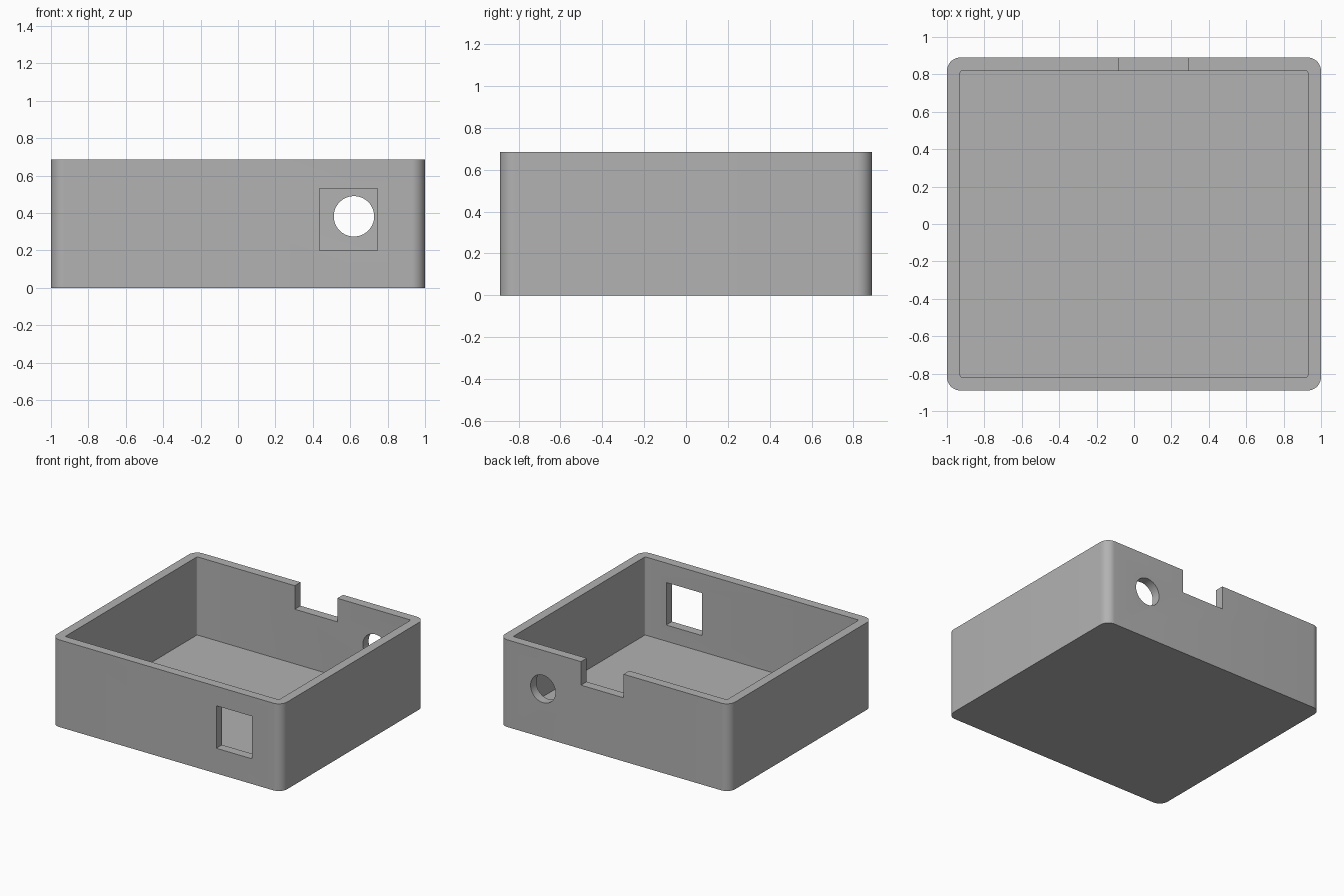
import bpy, bmesh, math
from mathutils import Matrix, Vector

default = bpy.data.objects.get("Cube")
if default:
    bpy.data.objects.remove(default, do_unlink=True)

W, D, H = 2.0, 1.78, 0.685   # outer size
WALL = 0.071                 # wall and floor thickness

grey = bpy.data.materials.new("light grey plastic")
grey.use_nodes = True
colour = (0.445, 0.445, 0.445, 1)
grey.diffuse_color = colour
grey.node_tree.nodes["Principled BSDF"].inputs["Base Color"].default_value = colour


def finish(name, bm):
    mesh = bpy.data.meshes.new(name)
    bm.to_mesh(mesh)
    bm.free()
    mesh.materials.append(grey)
    obj = bpy.data.objects.new(name, mesh)
    bpy.context.collection.objects.link(obj)
    return obj


def block(name, low, high, radius=0, segments=8):
    """Box between two corners, with optional rounded upright edges."""
    low, high = Vector(low), Vector(high)
    bm = bmesh.new()
    bmesh.ops.create_cube(bm, size=1, matrix=Matrix.Translation((low + high) / 2)
                          @ Matrix.Diagonal((high - low).to_4d()))
    if radius:
        upright = [e for e in bm.edges
                   if abs(e.verts[0].co.z - e.verts[1].co.z) > 0.01]
        bmesh.ops.bevel(bm, geom=upright, offset=radius, segments=segments,
                        profile=0.5, affect='EDGES')
    return finish(name, bm)


def cylinder_y(name, centre, radius, length):
    bm = bmesh.new()
    bmesh.ops.create_cone(bm, cap_ends=True, segments=64, radius1=radius,
                          radius2=radius, depth=length,
                          matrix=Matrix.Translation(centre)
                          @ Matrix.Rotation(math.pi / 2, 4, 'X'))
    return finish(name, bm)


# Outer body of the open case
case = block("case", (-W / 2, -D / 2, 0), (W / 2, D / 2, H), 0.072, 12)

# Cavity, front window, back notch and back cable hole
ix, iy = W / 2 - WALL, D / 2 - WALL
cutters = [
    block("cavity_cutter", (-ix, -iy, WALL), (ix, iy, H + 0.2), 0.01, 4),
    block("window_cutter", (0.435, -1.0, 0.198), (0.745, -0.7, 0.532)),
    block("notch_cutter", (-0.08, 0.7, 0.5), (0.29, 1.0, H + 0.2)),
    cylinder_y("cable_hole_cutter", (0.62, 0.85, 0.382), 0.108, 0.3),
]
for cutter in cutters:
    cutter.hide_render = True
    mod = case.modifiers.new(cutter.name, 'BOOLEAN')
    mod.operation = 'DIFFERENCE'
    mod.solver = 'EXACT'
    mod.object = cutter

# Bake the cuts, drop the cutters, then shade the rounded parts smooth
bpy.context.view_layer.update()
evaluated = case.evaluated_get(bpy.context.evaluated_depsgraph_get())
baked = bpy.data.meshes.new_from_object(evaluated)
case.modifiers.clear()
case.data = baked
baked.name = "case"
for cutter in cutters:
    bpy.data.objects.remove(cutter, do_unlink=True)

bpy.ops.object.select_all(action='DESELECT')
case.select_set(True)
bpy.context.view_layer.objects.active = case
bpy.ops.object.shade_smooth_by_angle(angle=math.radians(30))
